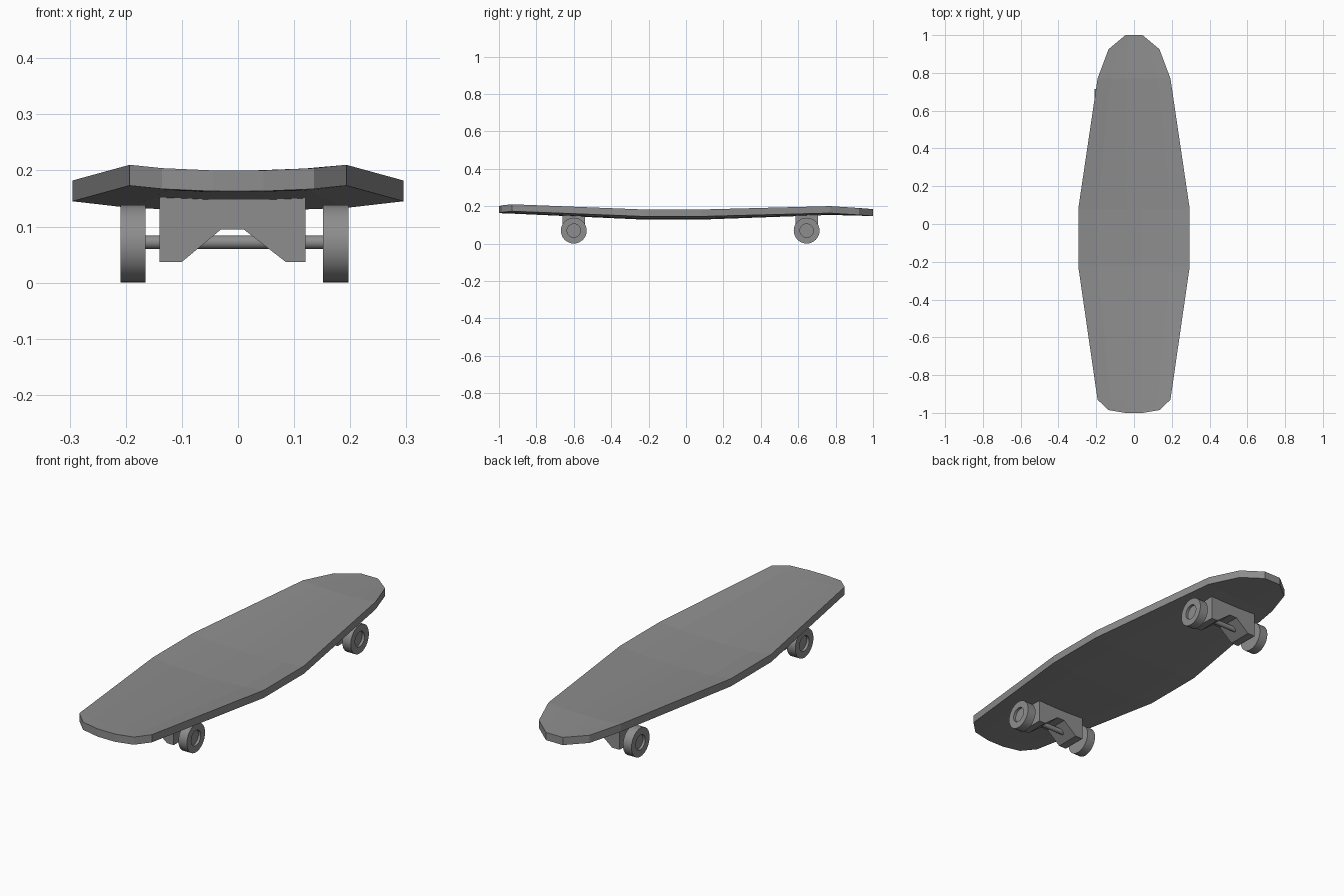
import bpy, bmesh, math
from mathutils import Matrix, Vector

if "Cube" in bpy.data.objects:
    bpy.data.objects.remove(bpy.data.objects["Cube"])

grey = bpy.data.materials.new("plain_grey")
grey.use_nodes = True
colour = (0.27, 0.27, 0.27, 1)
grey.diffuse_color = colour
grey.node_tree.nodes["Principled BSDF"].inputs["Base Color"].default_value = colour


def finish(name, bm, smooth=False):
    bmesh.ops.recalc_face_normals(bm, faces=bm.faces)
    mesh = bpy.data.meshes.new(name)
    bm.to_mesh(mesh)
    bm.free()
    mesh.materials.append(grey)
    obj = bpy.data.objects.new(name, mesh)
    bpy.context.collection.objects.link(obj)
    if smooth:
        bpy.ops.object.select_all(action="DESELECT")
        obj.select_set(True)
        bpy.context.view_layer.objects.active = obj
        bpy.ops.object.shade_smooth_by_angle(angle=math.radians(35))
    return obj


# Deck: cross-sections of y, half width, edge height, centre height
THICK = 0.037
sections = [
    (-1.0, 0.045, 0.20, 0.20), (-0.985, 0.135, 0.204, 0.199),
    (-0.93, 0.193, 0.21, 0.197), (-0.225, 0.295, 0.182, 0.165),
    (0.08, 0.295, 0.182, 0.165), (0.77, 0.193, 0.20, 0.190),
    (0.925, 0.135, 0.190, 0.186), (1.0, 0.045, 0.184, 0.184),
]
bm = bmesh.new()
rows = []
for y, w, edge, mid in sections:
    inner = min(0.045, w * 0.33)
    half = [(inner, mid), (w * 0.65, mid + 0.3 * (edge - mid)), (w, edge)]
    points = [(-x, z) for x, z in reversed(half)] + half
    rows.append([bm.verts.new((x, y, z)) for x, z in points])
for a, b in zip(rows, rows[1:]):
    for i in range(len(a) - 1):
        bm.faces.new((a[i], a[i + 1], b[i + 1], b[i]))
solid = bmesh.ops.extrude_face_region(bm, geom=list(bm.faces), use_keep_orig=True)
bmesh.ops.translate(bm, vec=(0, 0, -THICK),
                    verts=[v for v in solid["geom"] if isinstance(v, bmesh.types.BMVert)])
finish("deck", bm)


# Truck hanger: arched profile extruded along the board
def hanger(name, y):
    bm = bmesh.new()
    profile = [(-0.14, 0.154), (0.12, 0.154), (0.12, 0.037), (0.085, 0.037),
               (0.01, 0.095), (-0.03, 0.095), (-0.10, 0.037), (-0.14, 0.037)]
    face = bm.faces.new([bm.verts.new((x, y - 0.06, z)) for x, z in profile])
    side = bmesh.ops.extrude_face_region(bm, geom=[face], use_keep_orig=True)
    bmesh.ops.translate(bm, vec=(0, 0.12, 0),
                        verts=[v for v in side["geom"] if isinstance(v, bmesh.types.BMVert)])
    finish(name, bm)


# Round parts: (x, radius) profile spun about the axle line
def spin(name, profile, y, z, x=0, flip=1):
    bm = bmesh.new()
    verts = [bm.verts.new((px * flip, 0, r)) for px, r in profile]
    edges = [bm.edges.new(pair) for pair in zip(verts, verts[1:])]
    bmesh.ops.spin(bm, geom=verts + edges, cent=(0, 0, 0), axis=(1, 0, 0),
                   angle=math.tau, steps=32)
    bmesh.ops.remove_doubles(bm, verts=bm.verts, dist=0.0001)
    bmesh.ops.transform(bm, matrix=Matrix.Translation(Vector((x, y, z))), verts=bm.verts)
    finish(name, bm, True)


WHEEL = [(-0.0225, 0), (-0.0225, 0.069), (0.0225, 0.069),
         (0.0225, 0.036), (0.010, 0.036), (0.010, 0)]
AXLE = [(-0.17, 0), (-0.17, 0.012), (0.17, 0.012), (0.17, 0)]

for end, y in (("front", -0.60), ("rear", 0.645)):
    hanger(end + "_truck", y)
    spin(end + "_axle", AXLE, y, 0.072, -0.007)
    for side, x, flip in (("left", 0.174, 1), ("right", -0.187, -1)):
        spin(f"{end}_{side}_wheel", WHEEL, y, 0.069, x, flip)
